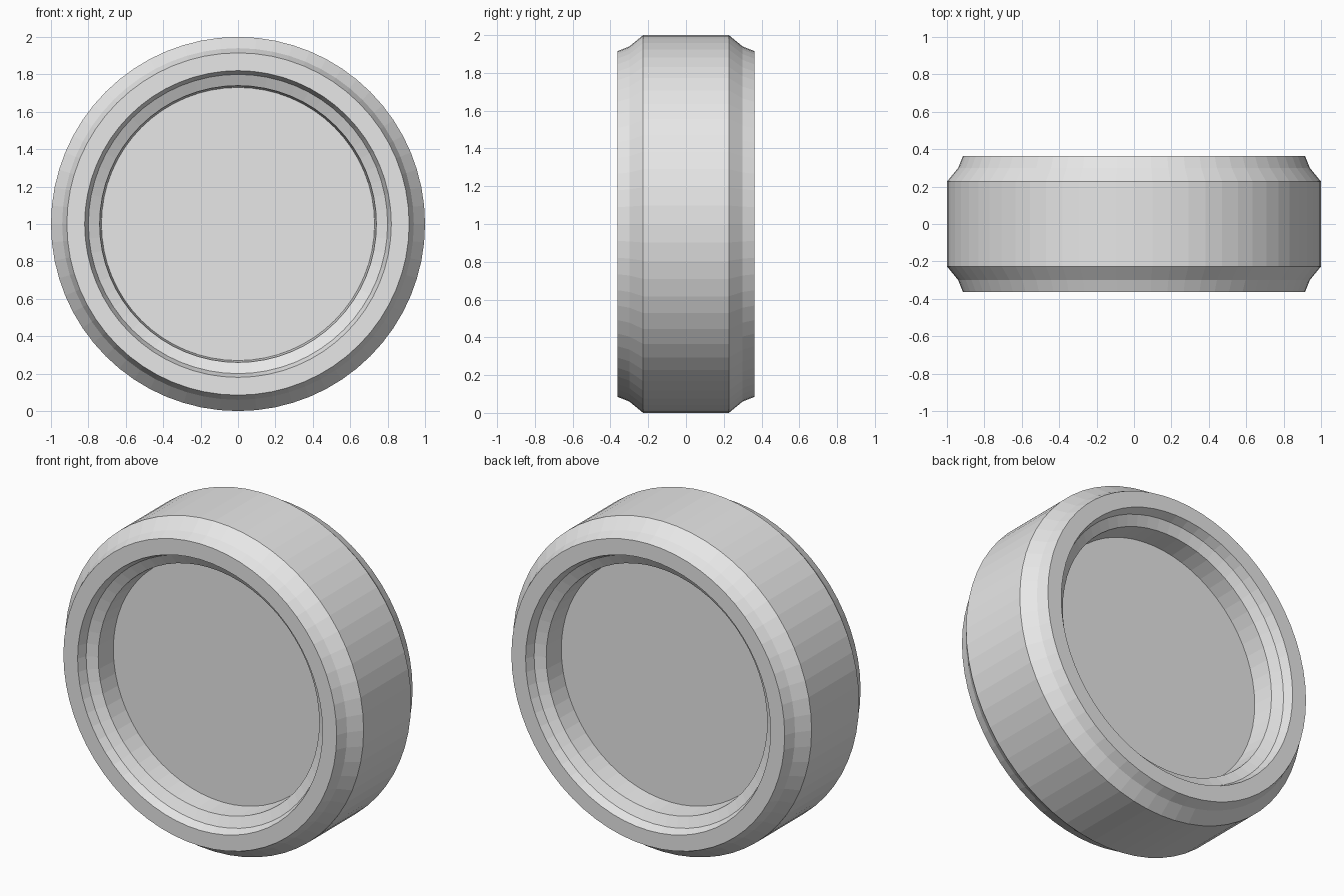
import bpy, bmesh, math

cube = bpy.data.objects.get("Cube")
if cube:
    bpy.data.objects.remove(cube)

SEGMENTS = 64

# One plain grey for the whole wheel
grey = bpy.data.materials.new("light grey")
grey.use_nodes = True
colour = (0.8, 0.8, 0.8, 1)
grey.diffuse_color = colour
grey.node_tree.nodes["Principled BSDF"].inputs["Base Color"].default_value = colour

# Half profile as (radius, distance from the mid plane), from hub disc to tread
half = [
    (0.73, 0.15),    # hub disc edge
    (0.74, 0.28),    # inner barrel
    (0.80, 0.31),    # rim chamfer
    (0.82, 0.363),   # rim lip
    (0.915, 0.363),  # sidewall
    (0.94, 0.30),    # shoulder
    (1.00, 0.227),   # tread edge
]
profile = [(r, -d) for r, d in half] + [(r, d) for r, d in reversed(half)]


def lathe(name, points, material):
    """Turn an open profile around the y axis and cap both ends with discs."""
    bm = bmesh.new()
    rings = []
    for radius, y in points:
        ring = []
        for i in range(SEGMENTS):
            a = math.tau * i / SEGMENTS
            ring.append(bm.verts.new((radius * math.cos(a), y, 1 + radius * math.sin(a))))
        rings.append(ring)
    for a, b in zip(rings, rings[1:]):
        for i in range(SEGMENTS):
            j = (i + 1) % SEGMENTS
            bm.faces.new((a[i], a[j], b[j], b[i]))
    for ring in (rings[0], rings[-1]):
        bm.faces.new(ring)
    bmesh.ops.recalc_face_normals(bm, faces=bm.faces)
    mesh = bpy.data.meshes.new(name)
    bm.to_mesh(mesh)
    bm.free()
    mesh.materials.append(material)
    obj = bpy.data.objects.new(name, mesh)
    bpy.context.collection.objects.link(obj)
    return obj


# Tyre, rims and hub disc as one solid
lathe("wheel", profile, grey)
